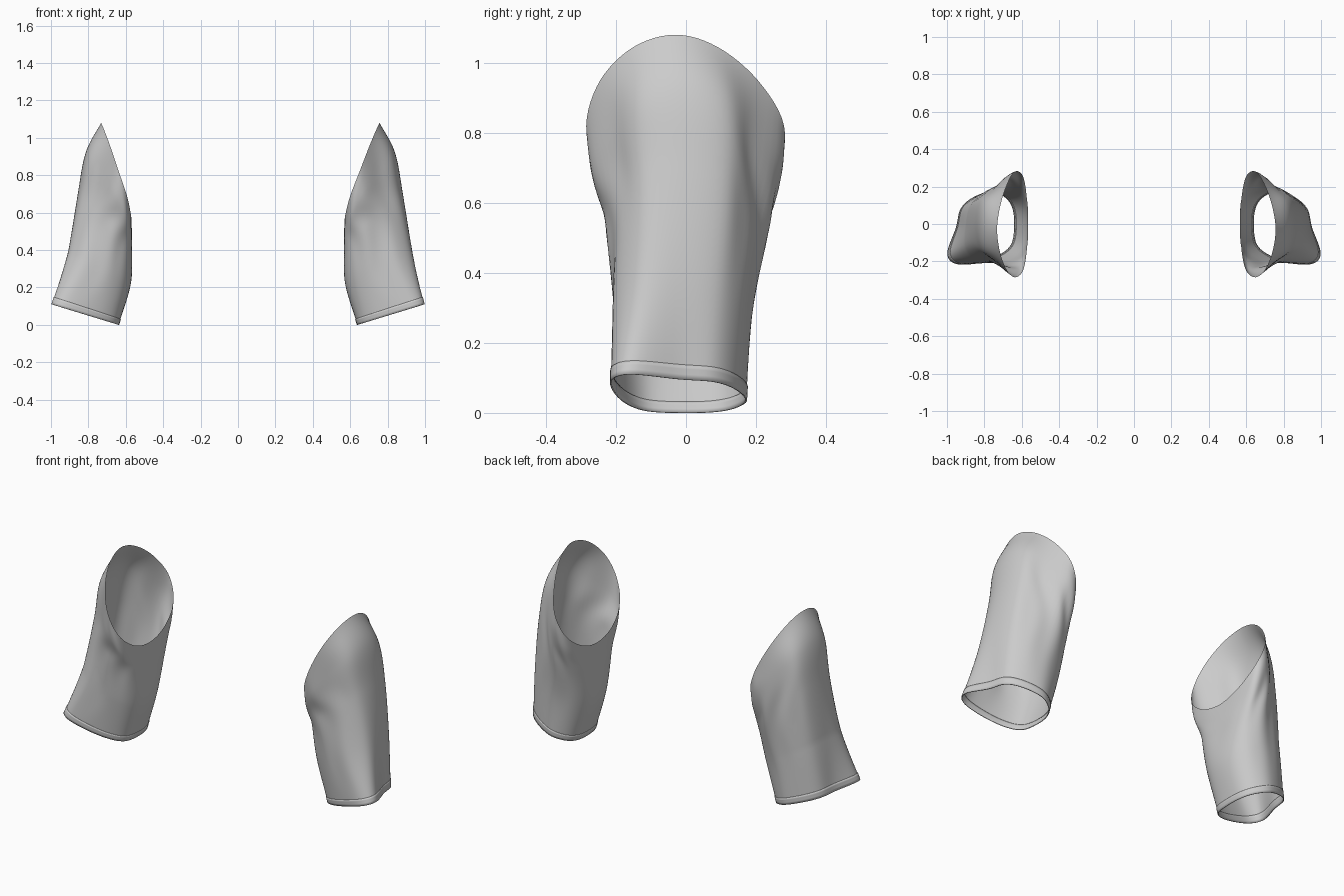
import bpy, bmesh, math
from mathutils import Vector

if "Cube" in bpy.data.objects:
    bpy.data.objects.remove(bpy.data.objects["Cube"])

AROUND = 72   # points around the sleeve
ALONG = 15    # rows between neighbouring sections

# Cross-sections (x, y): start under the arm, go round by the front, outer side, back
hem_xy = [(.638, 0), (.655, -.11), (.73, -.172), (.85, -.208), (.955, -.21), (.996, -.155),
          (.95, -.02), (.925, .08), (.86, .14), (.76, .172), (.69, .145), (.65, .09)]
fore_xy = [(.573, 0), (.59, -.11), (.65, -.18), (.74, -.207), (.85, -.20), (.925, -.13),
           (.925, -.01), (.90, .10), (.83, .162), (.74, .19), (.65, .17), (.59, .10)]
upper_xy = [(.567, 0), (.575, -.12), (.62, -.20), (.70, -.23), (.795, -.187), (.862, -.12),
            (.88, 0), (.86, .12), (.79, .18), (.70, .235), (.62, .21), (.575, .125)]
cap_xy = [(.567, 0), (.575, -.13), (.603, -.235), (.665, -.27), (.755, -.205), (.82, -.135),
          (.838, -.01), (.82, .115), (.755, .19), (.665, .272), (.603, .24), (.575, .135)]
armhole_xy = [(.57, 0), (.575, -.14), (.60, -.25), (.65, -.285), (.70, -.245), (.74, -.15),
              (.757, -.03), (.74, .09), (.70, .205), (.65, .28), (.60, .255), (.575, .14)]
# Each section rises from the underarm height to the outer height
sections = [(hem_xy, 0, .11), (fore_xy, .22, .40), (upper_xy, .40, .71),
            (cap_xy, .485, .925), (armhole_xy, .56, 1.08)]


def spline(a, b, c, d, t):
    return 0.5 * (2 * b + (c - a) * t + (2 * a - 5 * b + 4 * c - d) * t * t
                  + (3 * b - a - 3 * c + d) * t ** 3)


def ring(xy, low, high):
    """Smooth closed loop through a tilted section; the hem is cut flat."""
    n = len(xy)
    pts = []
    for i, (x, y) in enumerate(xy):
        s = (1 - math.cos(math.tau * i / n)) / 2
        if low == 0:
            s = (x - xy[0][0]) / (xy[5][0] - xy[0][0])
        pts.append(Vector((x, y, low + (high - low) * s)))
    out = []
    for k in range(AROUND):
        u = k * n / AROUND
        i = int(u)
        out.append(spline(pts[i - 1], pts[i], pts[(i + 1) % n], pts[(i + 2) % n], u - i))
    return out


rings = [ring(*s) for s in sections]
rings = [[2 * a - b for a, b in zip(rings[0], rings[1])]] + rings + \
        [[2 * a - b for a, b in zip(rings[-1], rings[-2])]]


def row(v, slim):
    """Loop at position v along the sleeve (0 = hem, 4 = armhole), with soft creases."""
    i = min(int(v), len(sections) - 2)
    pts = [spline(*(rings[i + j][k] for j in range(4)), v - i) for k in range(AROUND)]
    centre = sum(pts, Vector()) / AROUND
    for k, p in enumerate(pts):
        a = math.tau * k / AROUND
        fade = math.sin(a) ** 4 * math.sin(math.pi * v / 4) ** 2
        crease = 0.005 * fade * math.sin(9 * a + 1.5 * v + math.sin(3 * v))
        out = p - centre
        out.z = 0
        pts[k] = p + out.normalized() * crease
        pts[k].x -= slim * (1 - math.cos(a)) / 2 * min(v, 1)
    return pts


def build(name, side, levels, slim, thickness=0):
    bm = bmesh.new()
    loops = [[bm.verts.new((p.x * side, p.y, max(p.z, 0))) for p in row(v, slim)]
             for v in levels]
    for a, b in zip(loops, loops[1:]):
        for k in range(AROUND):
            j = (k + 1) % AROUND
            f = (a[k], a[j], b[j], b[k])
            bm.faces.new(f if side > 0 else f[::-1])
    mesh = bpy.data.meshes.new(name)
    bm.to_mesh(mesh)
    bm.free()
    mesh.shade_smooth()
    ob = bpy.data.objects.new(name, mesh)
    bpy.context.collection.objects.link(ob)
    if thickness:
        mod = ob.modifiers.new("thickness", 'SOLIDIFY')
        mod.thickness = thickness
        mod.offset = 0
    return ob


# The left sleeve hangs slightly slimmer on its outer side
for label, side, slim in (("right", 1, 0), ("left", -1, .025)):
    # Sleeve cloth, open at hem and armhole
    build(label + "_sleeve", side, [i / ALONG for i in range(4 * ALONG + 1)], slim)
    # Turned-up hem band
    build(label + "_hem", side, [0, .05, .10, .14], slim, 0.005)
